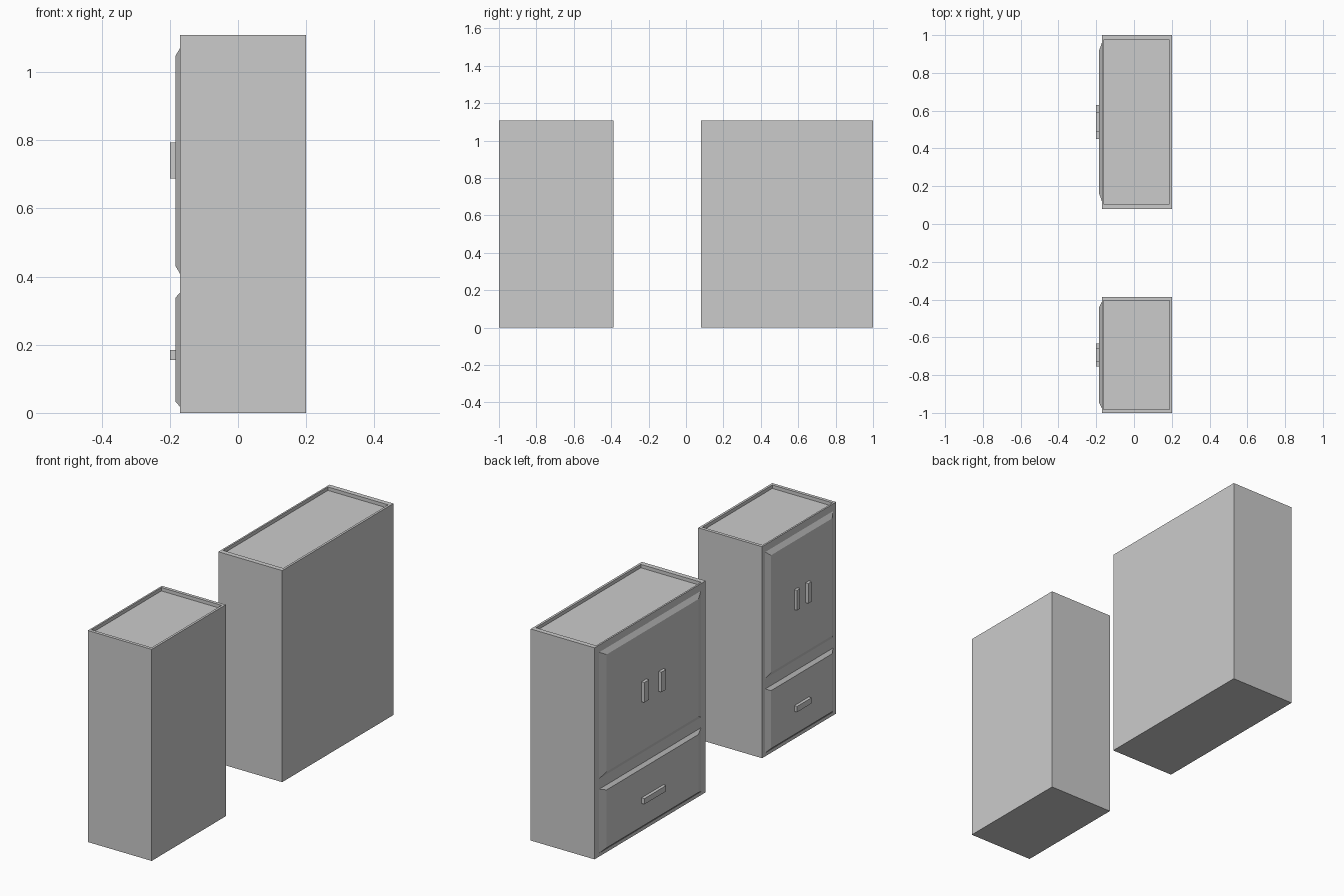
import bpy
import bmesh
from mathutils import Vector

cube = bpy.data.objects.get("Cube")
if cube:
    bpy.data.objects.remove(cube, do_unlink=True)

grey = bpy.data.materials.new("plain grey")
grey.use_nodes = True
colour = (0.6, 0.6, 0.6, 1)
grey.diffuse_color = colour
grey.node_tree.nodes["Principled BSDF"].inputs["Base Color"].default_value = colour

BACK, FACE, PANEL, GRIP = 0.2, -0.17, -0.184, -0.2
HEIGHT = 1.108


def box(name, x, y, z):
    """Make a box from (low, high) ranges and return its object and bmesh."""
    bm = bmesh.new()
    bmesh.ops.create_cube(bm, size=1)
    for v in bm.verts:
        v.co = Vector([r[0] if c < 0 else r[1] for c, r in zip(v.co, (x, y, z))])
    mesh = bpy.data.meshes.new(name)
    mesh.materials.append(grey)
    obj = bpy.data.objects.new(name, mesh)
    bpy.context.collection.objects.link(obj)
    return obj, bm


def finish(obj, bm):
    bm.normal_update()
    bm.to_mesh(obj.data)
    bm.free()


def body(name, y, rim):
    """Carcass with a shallow recess in its top."""
    obj, bm = box(name, (FACE, BACK), y, (0, HEIGHT))
    bm.normal_update()
    top = [f for f in bm.faces if f.normal.z > 0.9]
    bmesh.ops.inset_region(bm, faces=top, thickness=0.005)
    middle = (y[0] + y[1]) / 2
    for v in top[0].verts:
        v.co.x = -0.161 if v.co.x < 0 else 0.188
        v.co.y = y[0] + rim if v.co.y < middle else y[1] - rim
    # Sink the inset floor while keeping vertical walls
    floor = bmesh.ops.extrude_discrete_faces(bm, faces=top)["faces"][0]
    bmesh.ops.translate(bm, verts=floor.verts, vec=(0, 0, -0.018))
    finish(obj, bm)


def raised_panel(name, y, z, bevel_y, bevel_z):
    """Panel whose outer face is smaller than its base."""
    obj, bm = box(name, (PANEL, FACE), y, z)
    cy, cz = sum(y) / 2, sum(z) / 2
    for v in bm.verts:
        if v.co.x < (PANEL + FACE) / 2:
            v.co.y += bevel_y if v.co.y < cy else -bevel_y
            v.co.z += bevel_z if v.co.z < cz else -bevel_z
    finish(obj, bm)


def cabinet(name, y0, y1):
    width = y1 - y0
    middle = (y0 + y1) / 2

    def span(low, high):
        return (middle + low * width, middle + high * width)

    body(name + "_body", (y0, y1), 0.028 * width)
    sides = span(-0.458, 0.458)
    raised_panel(name + "_door_panel", sides, (0.408, 1.07), 0.045 * width, 0.024)
    raised_panel(name + "_drawer_front", sides, (0.018, 0.353), 0.045 * width, 0.016)

    # Two upright door handles and one level drawer handle
    handles = {
        "door_handle_right": (span(-0.098, -0.056), (0.688, 0.793)),
        "door_handle_left": (span(0.056, 0.098), (0.688, 0.793)),
        "drawer_handle": (span(-0.098, 0.098), (0.155, 0.185)),
    }
    for part, (y, z) in handles.items():
        finish(*box(name + "_" + part, (GRIP, PANEL), y, z))


cabinet("narrow_cabinet", -1, -0.387)
cabinet("wide_cabinet", 0.08, 1)
